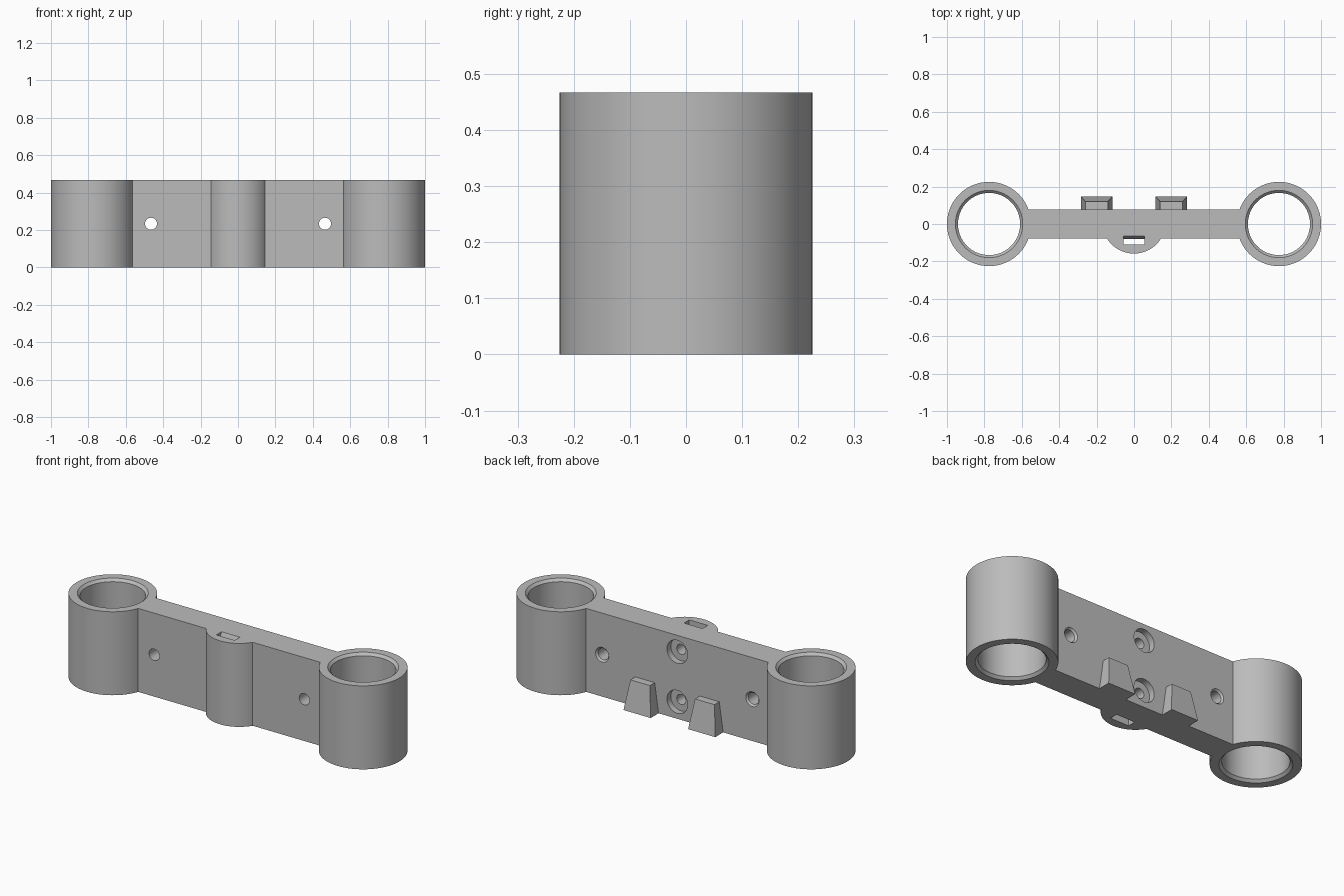
import bpy, bmesh, math
from mathutils import Matrix, Vector

cube = bpy.data.objects.get("Cube")
if cube:
    bpy.data.objects.remove(cube, do_unlink=True)

H = 0.467          # overall height
BAR_Y = 0.077      # half thickness of the bar
POST_X = 0.775
POST_R, BORE_R, RIM_R = 0.225, 0.166, 0.18

grey = bpy.data.materials.new("plain grey")
grey.use_nodes = True
colour = (0.5, 0.5, 0.5, 1)
grey.diffuse_color = colour
grey.node_tree.nodes["Principled BSDF"].inputs["Base Color"].default_value = colour


def finish(name, bm):
    bmesh.ops.recalc_face_normals(bm, faces=bm.faces)
    mesh = bpy.data.meshes.new(name)
    bm.to_mesh(mesh)
    bm.free()
    mesh.materials.append(grey)
    obj = bpy.data.objects.new(name, mesh)
    bpy.context.collection.objects.link(obj)
    return obj


def loft(name, rings):
    """Solid skinned through equal-length rings of points."""
    bm = bmesh.new()
    loops = [[bm.verts.new(p) for p in ring] for ring in rings]
    n = len(loops[0])
    for a, b in zip(loops, loops[1:]):
        for i in range(n):
            j = (i + 1) % n
            bm.faces.new((a[i], a[j], b[j], b[i]))
    bm.faces.new(loops[0])
    bm.faces.new(loops[-1])
    return finish(name, bm)


def rect(x0, x1, y0, y1, z):
    return [(x0, y0, z), (x1, y0, z), (x1, y1, z), (x0, y1, z)]


def turned(name, profile, origin, along_y=False, n=96):
    """Round solid from (radius, position along axis) pairs."""
    turn = Matrix.Rotation(-math.pi / 2, 3, 'X') if along_y else Matrix.Identity(3)
    rings = [[turn @ Vector((r * math.cos(2 * math.pi * i / n),
                             r * math.sin(2 * math.pi * i / n), t)) + Vector(origin)
              for i in range(n)] for r, t in profile]
    return loft(name, rings)


def combine(target, tool, operation):
    tool.hide_render = True
    mod = target.modifiers.new(operation, 'BOOLEAN')
    mod.operation, mod.object, mod.solver = operation, tool, 'EXACT'
    bpy.context.view_layer.objects.active = target
    bpy.ops.object.modifier_apply(modifier=mod.name)
    bpy.data.objects.remove(tool, do_unlink=True)


# Bar with round posts, front boss and tapered rear wedges
body = loft("bracket_body", [rect(-0.62, 0.62, -BAR_Y, BAR_Y, z) for z in (0, H)])
for side in (-1, 1):
    post = turned("post", [(POST_R, 0), (POST_R, H)], (side * POST_X, 0, 0))
    combine(body, post, 'UNION')

BOSS_R, BOSS_Y = 0.17, 0.012
a = math.asin(0.145 / BOSS_R)
arc = [(BOSS_R * math.sin(a * t / 20), BOSS_Y - BOSS_R * math.cos(a * t / 20))
       for t in range(-20, 21)]
arc += [(0.145, -0.02), (-0.145, -0.02)]
boss = loft("boss", [[(x, y, z) for x, y in arc] for z in (0, H)])
combine(body, boss, 'UNION')

for side in (-1, 1):
    c = side * 0.2
    wedge = loft("wedge", [rect(c - 0.084, c + 0.084, 0.03, 0.147, 0),
                           rect(c - 0.06, c + 0.06, 0.03, 0.12, 0.165)])
    combine(body, wedge, 'UNION')

# Bores with chamfered rims, and small through holes flared at the back
for side in (-1, 1):
    c = RIM_R - BORE_R
    bore = turned("bore", [(RIM_R + 0.05, -0.05), (RIM_R, 0), (BORE_R, c), (BORE_R, H - c),
                           (RIM_R, H), (RIM_R + 0.05, H + 0.05)], (side * POST_X, 0, 0))
    combine(body, bore, 'DIFFERENCE')
    hole = turned("hole", [(0.032, -0.2), (0.032, BAR_Y - 0.01), (0.041, BAR_Y),
                           (0.041, 0.2)], (side * 0.465, 0, 0.234), True, 48)
    combine(body, hole, 'DIFFERENCE')

# Vertical slot through the boss, flared at both ends
slot = loft("slot", [rect(-0.057, 0.057, -0.11, y, z) for y, z in
                     ((-0.064, -0.02), (-0.064, 0), (-0.08, 0.03),
                      (-0.08, H - 0.03), (-0.064, H), (-0.064, H + 0.02))])
combine(body, slot, 'DIFFERENCE')

# Counterbored screw holes from the back into the slot
for z in (0.095, 0.375):
    screw = turned("screw", [(0.028, -0.095), (0.028, BAR_Y - 0.035),
                             (0.064, BAR_Y - 0.035), (0.064, 0.2)], (0, 0, z), True, 48)
    combine(body, screw, 'DIFFERENCE')

bpy.ops.object.select_all(action='DESELECT')
body.select_set(True)
bpy.context.view_layer.objects.active = body
bpy.ops.object.shade_smooth_by_angle(angle=math.radians(30))
